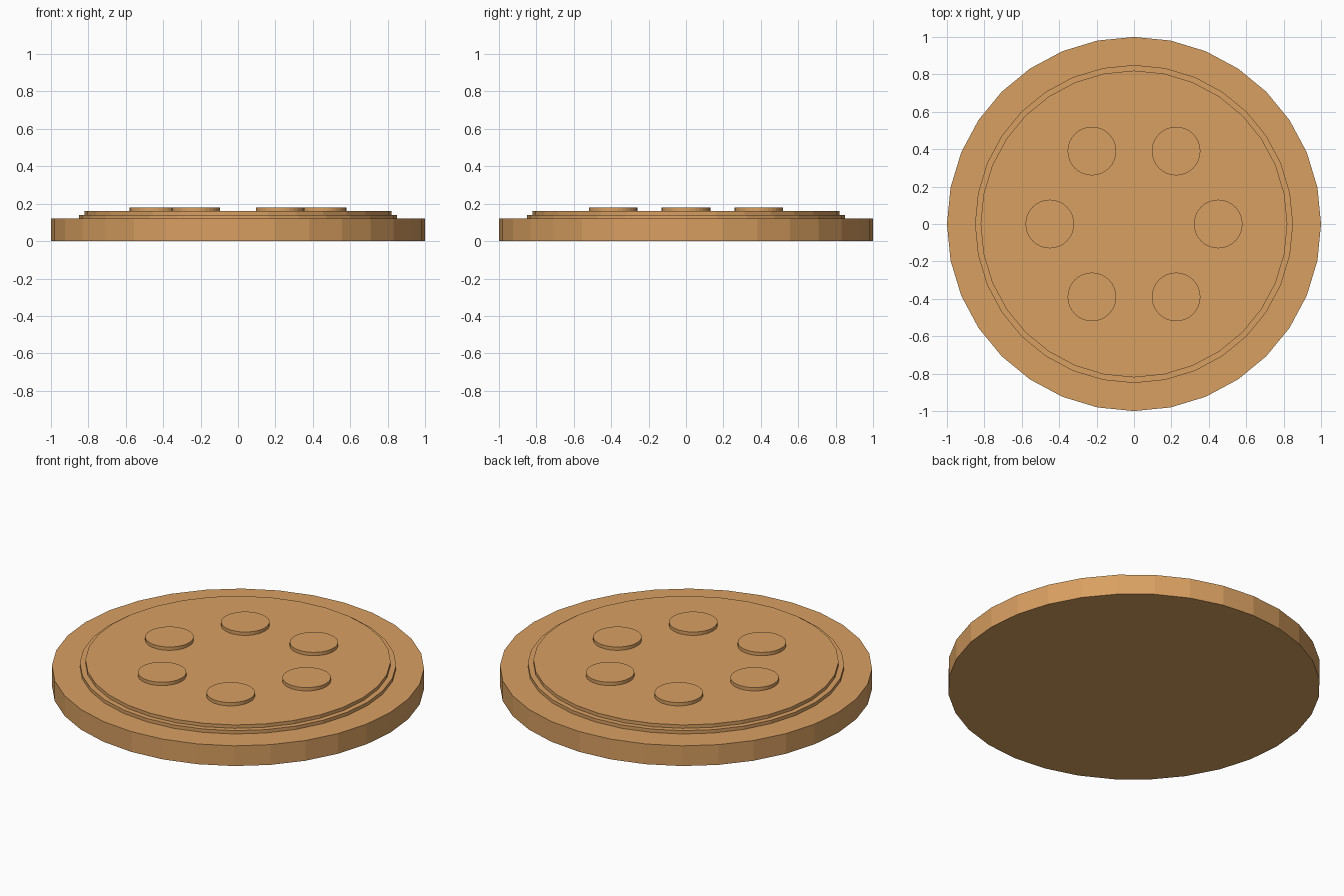
import bpy
from math import cos, sin, tau

if "Cube" in bpy.data.objects:
    bpy.data.objects.remove(bpy.data.objects["Cube"])

crust_mat = bpy.data.materials.new("baked_crust")
crust_mat.diffuse_color = (0.69, 0.35, 0.12, 1)
crust_mat.use_nodes = True
crust_mat.node_tree.nodes["Principled BSDF"].inputs["Base Color"].default_value = crust_mat.diffuse_color


def disc(name, radius, bottom, top, x=0, y=0, sides=32):
    """Flat-shaded disc between two heights, with a corner on the +x axis."""
    bpy.ops.mesh.primitive_cylinder_add(
        vertices=sides, radius=radius, depth=top - bottom,
        location=(x, y, (bottom + top) / 2))
    obj = bpy.context.object
    obj.name = name
    obj.data.materials.append(crust_mat)
    return obj


# Stacked layers of the pizza
disc("crust", 1.0, 0, 0.12)
disc("sauce", 0.85, 0.12, 0.14)
disc("cheese", 0.82, 0.14, 0.16)

# Ring of six round toppings
for i in range(6):
    a = tau * i / 6
    disc(f"topping_{i + 1}", 0.13, 0.16, 0.18, 0.45 * cos(a), 0.45 * sin(a))
